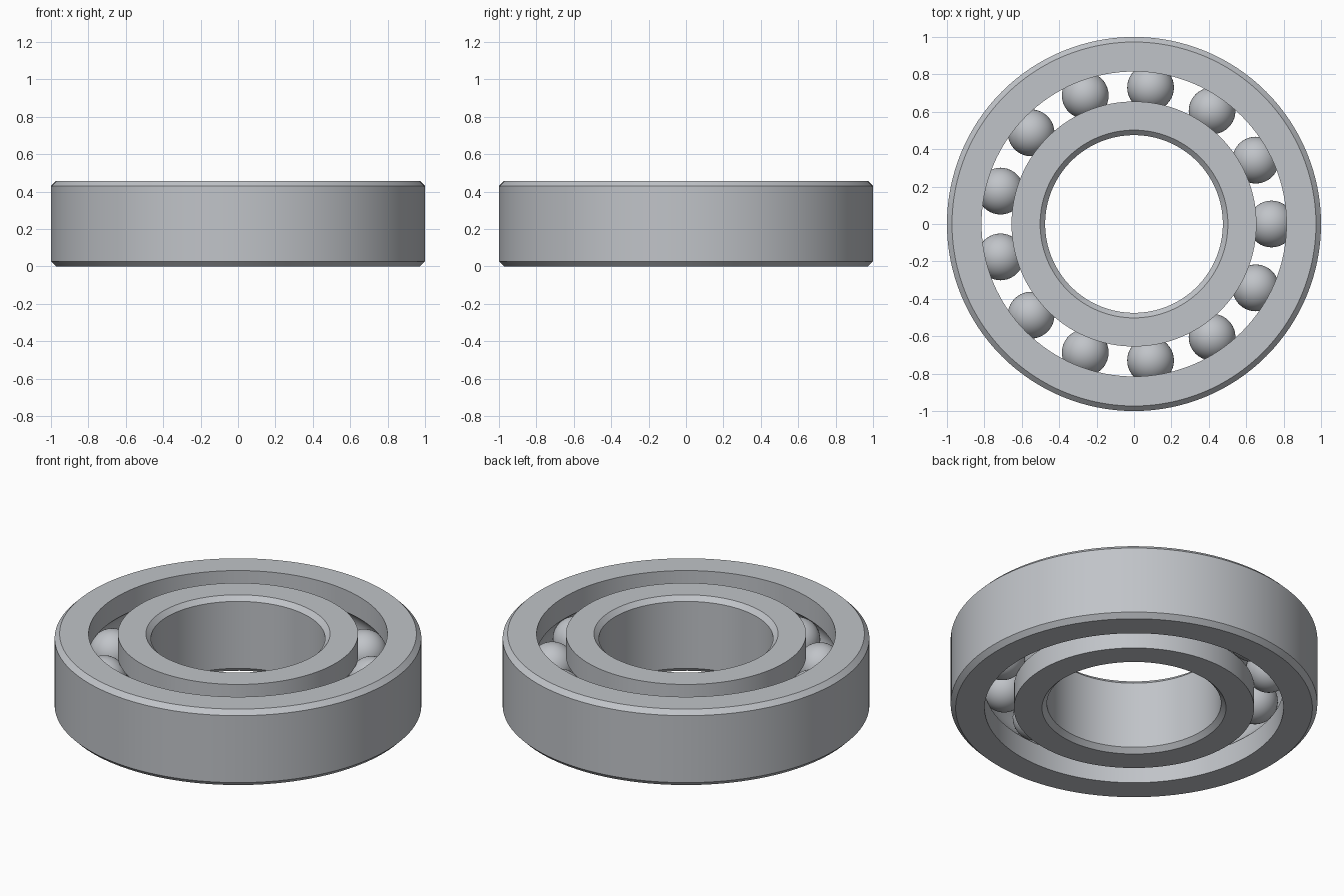
import bpy
import bmesh
from math import cos, sin, pi, asin, tau

HEIGHT = 0.457
MID = HEIGHT / 2
CHAMFER = 0.027
PITCH = 0.735        # radius of the circle of ball centres
BALL = 0.125
GROOVE = 0.126
BALLS = 13
SEGMENTS = 128

cube = bpy.data.objects.get("Cube")
if cube:
    bpy.data.objects.remove(cube, do_unlink=True)

steel = bpy.data.materials.new("steel grey")
steel.use_nodes = True
colour = (0.53, 0.55, 0.58, 1)
steel.diffuse_color = colour
steel.node_tree.nodes["Principled BSDF"].inputs["Base Color"].default_value = colour


def finish(name, bm):
    """Turn a bmesh into a smooth shaded steel object with sharp edges kept."""
    bmesh.ops.recalc_face_normals(bm, faces=bm.faces)
    mesh = bpy.data.meshes.new(name)
    bm.to_mesh(mesh)
    bm.free()
    mesh.materials.append(steel)
    obj = bpy.data.objects.new(name, mesh)
    bpy.context.collection.objects.link(obj)
    bpy.ops.object.select_all(action="DESELECT")
    obj.select_set(True)
    bpy.context.view_layer.objects.active = obj
    bpy.ops.object.shade_smooth_by_angle(angle=pi / 6)
    return obj


def race(name, plain, shoulder):
    """Lathe a ring: chamfered on the plain side, grooved on the shoulder side."""
    side = 1 if plain > shoulder else -1
    rim = plain - side * CHAMFER
    profile = [(shoulder, 0), (rim, 0), (plain, CHAMFER),
               (plain, HEIGHT - CHAMFER), (rim, HEIGHT), (shoulder, HEIGHT)]
    # Circular ball track, from the top edge of the groove to the bottom
    start = pi / 2 - asin(abs(shoulder - PITCH) / GROOVE)
    steps = 14
    for i in range(steps + 1):
        a = start * (1 - 2 * i / steps)
        profile.append((PITCH + side * GROOVE * cos(a), MID + GROOVE * sin(a)))

    bm = bmesh.new()
    rings = [[bm.verts.new((r * cos(tau * s / SEGMENTS), r * sin(tau * s / SEGMENTS), z))
              for r, z in profile] for s in range(SEGMENTS)]
    for s, ring in enumerate(rings):
        following = rings[(s + 1) % SEGMENTS]
        for i in range(len(profile)):
            j = (i + 1) % len(profile)
            bm.faces.new((ring[i], ring[j], following[j], following[i]))
    return finish(name, bm)


# Outer and inner rings
race("outer_race", 1.0, 0.815)
race("inner_race", 0.475, 0.655)

# Balls spaced evenly in the track, the first one on the +x axis
for n in range(BALLS):
    angle = tau * n / BALLS
    bm = bmesh.new()
    bmesh.ops.create_uvsphere(bm, u_segments=40, v_segments=24, radius=BALL)
    ball = finish(f"ball_{n + 1}", bm)
    ball.location = (PITCH * cos(angle), PITCH * sin(angle), MID)
